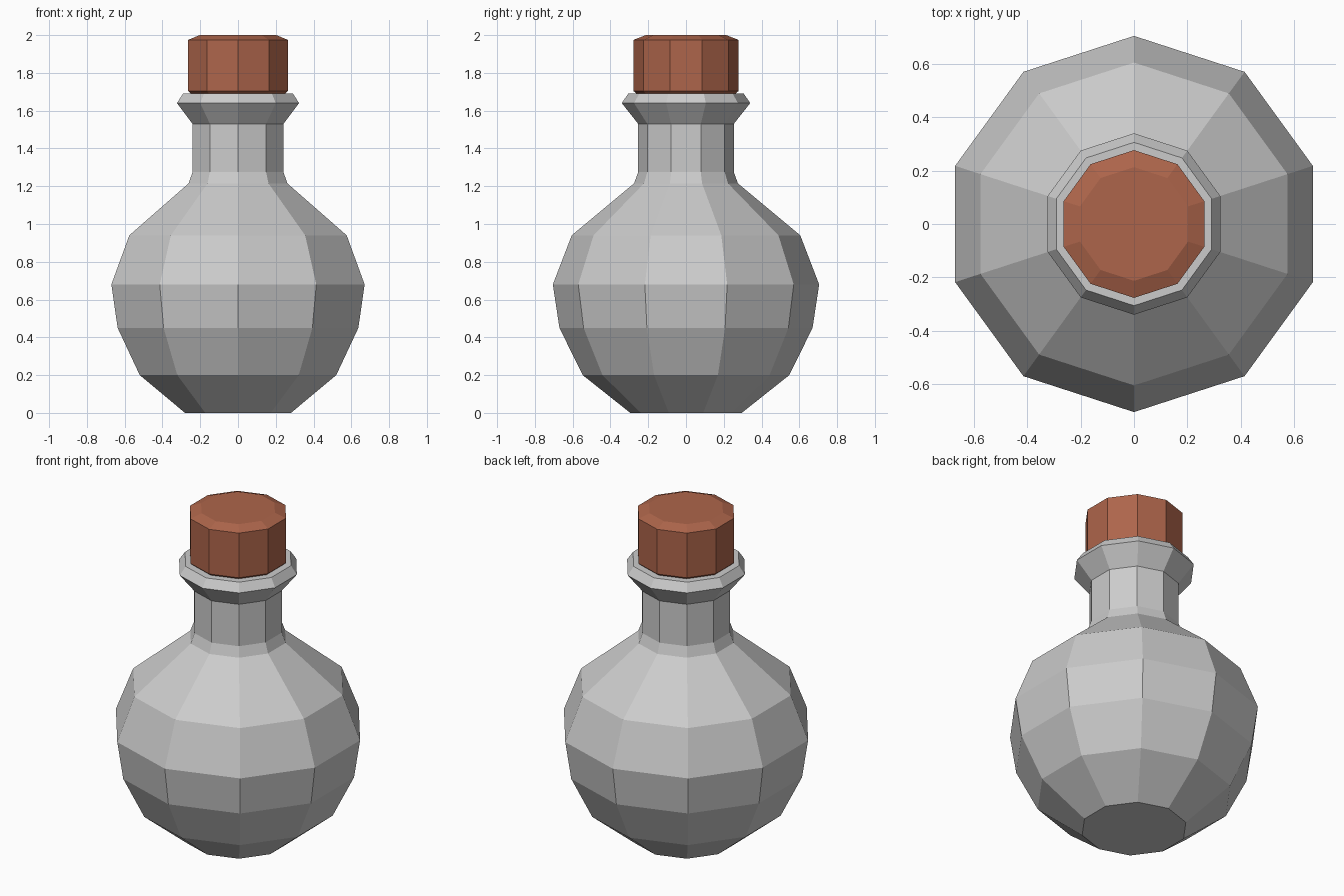
import bpy, bmesh
from math import sin, cos, pi

if "Cube" in bpy.data.objects:
    bpy.data.objects.remove(bpy.data.objects["Cube"])

SIDES = 10


def lathe(name, profile):
    """Closed flat-faced solid of revolution from (radius, z) points, bottom to top."""
    bm = bmesh.new()
    rings = []
    for r, z in profile:
        rings.append([bm.verts.new((r * cos(pi / 2 + 2 * pi * i / SIDES),
                                    r * sin(pi / 2 + 2 * pi * i / SIDES), z))
                      for i in range(SIDES)])
    for low, high in zip(rings, rings[1:]):
        for i in range(SIDES):
            j = (i + 1) % SIDES
            bm.faces.new((low[i], low[j], high[j], high[i]))
    bm.faces.new(rings[0][::-1])
    bm.faces.new(rings[-1])
    mesh = bpy.data.meshes.new(name)
    bm.to_mesh(mesh)
    bm.free()
    obj = bpy.data.objects.new(name, mesh)
    bpy.context.collection.objects.link(obj)
    return obj


# Round flask body, neck and flared lip
lathe("bottle", [(0.295, 0), (0.547, 0.2), (0.67, 0.45), (0.705, 0.68),
                 (0.605, 0.94), (0.275, 1.215), (0.253, 1.275), (0.253, 1.53),
                 (0.34, 1.64), (0.306, 1.69)])

# Stopper with chamfered top and slightly tucked bottom edge
cork = lathe("cork", [(0.262, 1.69), (0.277, 1.703), (0.277, 1.975), (0.213, 2.0)])
mat = bpy.data.materials.new("cork_brown")
mat.diffuse_color = (0.42, 0.13, 0.07, 1)
mat.use_nodes = True
mat.node_tree.nodes["Principled BSDF"].inputs["Base Color"].default_value = mat.diffuse_color
cork.data.materials.append(mat)
